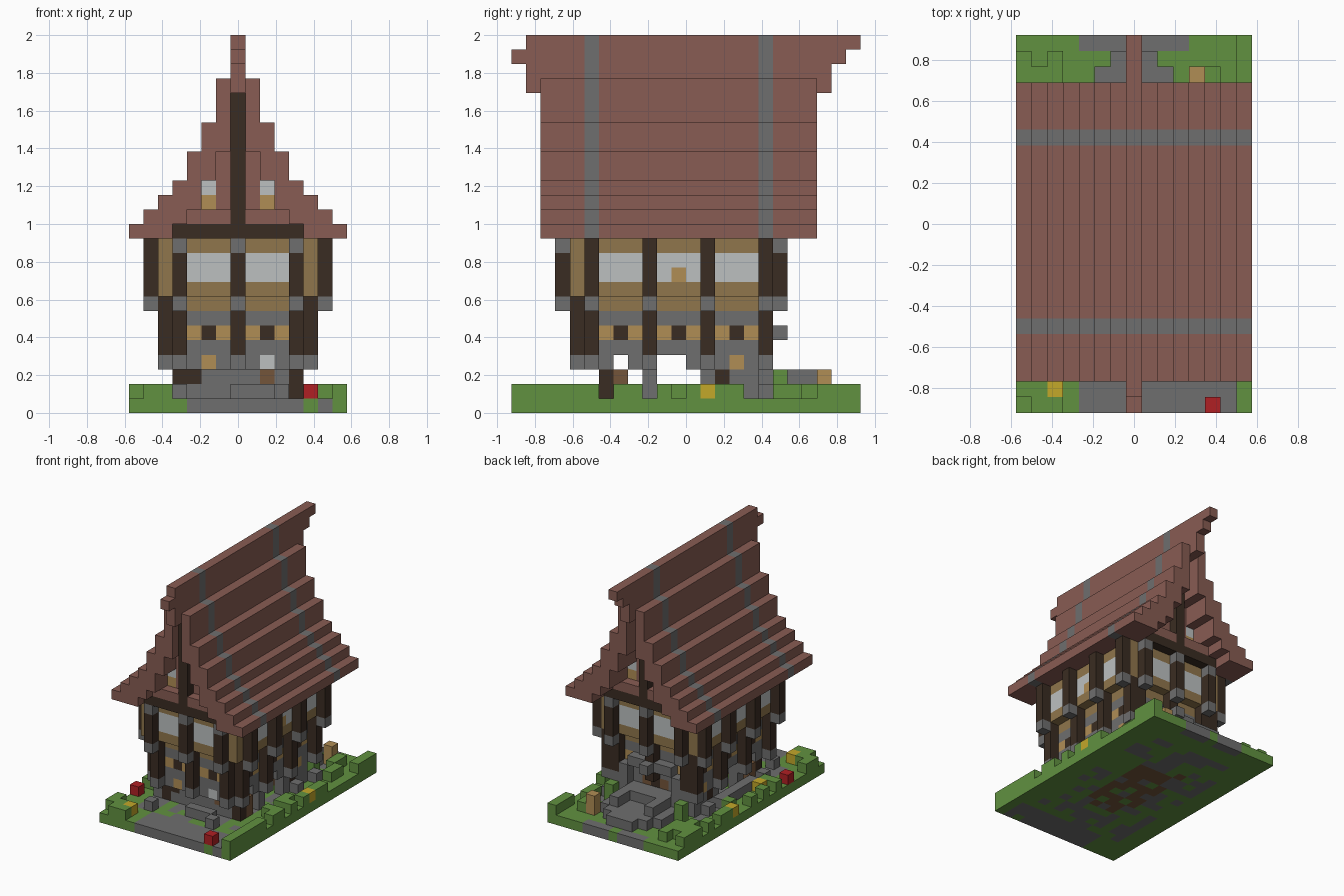
import bpy, bmesh, random
from mathutils import Vector

cube = bpy.data.objects.get("Cube")
if cube:
    bpy.data.objects.remove(cube, do_unlink=True)

random.seed(4)
V = 1 / 13  # size of one block
COLOURS = {"brick": "885C53", "stone": "6E6E6E", "dark_wood": "3A2C22", "plaster": "90764C",
           "light_wood": "B08D55", "glass": "BCC0C0", "grass": "619140", "yellow": "C4A82A",
           "red": "B02024", "brown": "74553A"}


def linear(code):
    vals = [int(code[i:i + 2], 16) / 255 for i in (0, 2, 4)]
    return [((v + .055) / 1.055) ** 2.4 for v in vals] + [1]


mats = {}
for name, code in COLOURS.items():
    m = bpy.data.materials.new(name)
    m.use_nodes = True
    m.diffuse_color = linear(code)
    m.node_tree.nodes["Principled BSDF"].inputs["Base Color"].default_value = linear(code)
    mats[name] = m

blocks = {}  # cell -> (part, colour)


def cells(v):
    return range(v, v + 1) if isinstance(v, int) else range(v[0], v[1] + 1)


def fill(part, colour, xs, ys, zs, chance=1):
    """Fill inclusive ranges of cells, optionally at random."""
    for x in cells(xs):
        for y in cells(ys):
            for z in cells(zs):
                if chance == 1 or random.random() < chance:
                    blocks[x, y, z] = (part, colour)


def both(part, colour, x, ys, zs, chance=1):
    """Fill a column of cells on the left and the right."""
    for s in (-1, 1):
        fill(part, colour, s * x, ys, zs, chance)


# Ground slab with dirt, stones and paths
fill("ground", "grass", (-7, 7), (-12, 11), 0)
fill("ground", "stone", (-5, 5), (-9, 8), 0, .45)
fill("ground", "brown", (-2, 2), (-5, 4), 0, .55)
fill("ground", "stone", (-3, 6), (-12, -10), 0)
fill("ground", "grass", 5, -12, 0)
for s in (-1, 1):
    fill("ground", "stone", sorted((s, s * 3)), 11, 0)

# Raised turf along the edges
both("turf", "grass", 7, (-11, 11), 1, .6)
both("turf", "grass", 6, (-9, 10), 1, .35)
both("turf", "grass", 5, (8, 10), 1, .7)
fill("turf", "grass", (-7, -5), (-12, -10), 1, .45)
fill("turf", "grass", 7, (-12, -10), 1)
both("turf", "grass", 4, 6, (1, 2))
both("rubble", "stone", 5, (-8, 5), 1, .4)
fill("rubble", "stone", (-4, 4), (-9, -8), 1, .2)

# Flowers and a small stump
fill("flower", "red", 5, -12, 1)
fill("flower", "red", -7, -7, 1)
for x, y in ((-5, -11), (7, 1), (-6, -4), (-7, 2)):
    fill("flower", "yellow", x, y, 1)
fill("stump", "light_wood", 4, 9, (1, 2))

# Foundation with gaps between the piers
POST_Y = (-7, -3, 1, 5)
fill("foundation", "stone", (-4, 4), -6, (1, 2))
fill("foundation", "stone", (-4, 4), -7, 3)
fill("foundation", "stone", (-4, 4), 4, (1, 3))
for y in POST_Y[1:3]:
    both("foundation", "stone", 4, y, (1, 3))
for y in (-6, -4, 0, 2):
    both("foundation", "stone", 4, y, 3)
both("foundation", "light_wood", 4, 3, 3)
both("foundation", "dark_wood", 4, 2, 2)
both("foundation", "stone", 4, 3, (1, 2))
both("foundation", "dark_wood", 4, -6, (1, 2))
both("foundation", "brown", 4, -5, (1, 2))
fill("foundation", "dark_wood", -3, -6, 2)
fill("foundation", "brown", 2, -6, 2)
fill("foundation", "light_wood", -2, -7, 3)
fill("foundation", "glass", 2, -7, 3)


def ring(part, colour, x, y0, y1, zs):
    """Four walls, one block thick."""
    both(part, colour, x, (y0, y1), zs)
    for y in (y0, y1):
        fill(part, colour, (-x, x), y, zs)


# Lower storey: stone courses with a timber band
fill("lower_floor", "stone", (-4, 4), (-7, 4), 4)
ring("lower_wall", "stone", 4, -7, 4, (4, 6))
ring("lower_wall", "plaster", 4, -7, 4, 7)
ring("lower_wall", "light_wood", 4, -7, 4, 5)

# Upper storey: plaster overhanging by one block
fill("upper_floor", "dark_wood", (-4, 4), (-7, 4), 8)
ring("upper_wall", "plaster", 5, -8, 5, (8, 11))

# Windows and band studs in each bay
for y in (-5, -1, 3):
    both("lower_wall", "dark_wood", 4, y, 5)
    both("window", "glass", 5, (y - 1, y + 1), (9, 10))
for x in (-2, 2):
    for lower, upper in ((-7, -8), (4, 5)):
        fill("lower_wall", "dark_wood", x, lower, 5)
        fill("window", "glass", (x - 1, x + 1), upper, (9, 10))
fill("window", "light_wood", 5, -1, 9)


# Posts: stone foot, lower timber, stone bracket, upper timber
def post(x, y, dx, dy, cap):
    fill("lower_post", "stone", x, y, 3)
    fill("lower_post", "dark_wood", x, y, (4, 7))
    x, y = x + dx, y + dy
    fill("upper_post", "stone", x, y, 7)
    fill("upper_post", "dark_wood", x, y, (8, 11))
    if cap:
        fill("upper_post", "stone", x, y, 11)


for y in POST_Y:
    for s in (-1, 1):
        post(5 * s, y, s, 0, False)
for x in (-4, 0, 4):
    post(x, -8, 0, -1, True)
    post(x, 5, 0, 1, True)

# Back door, surround and steps
fill("door", "brown", (-1, 1), 4, (2, 3))
fill("door", "dark_wood", 0, 4, (2, 3))
blocks.pop((0, 5, 3), None)
both("door_surround", "stone", 3, 5, (1, 4))
fill("door_surround", "stone", (-2, 2), 5, 5)
fill("door_surround", "stone", 0, 6, 5)
fill("steps", "stone", (-3, 3), (5, 8), 1)
fill("steps", "stone", (-2, 2), (5, 6), 2)
both("steps", "stone", 2, (7, 8), 2)
fill("steps", "stone", (-2, 2), 9, 1)
fill("steps", "stone", (-1, 1), 10, 1)

# Stepped roof shell: for each column, its bottom and top
ROOF = {1: (18, 22), 2: (16, 19), 3: (14, 17), 4: (13, 15), 5: (12, 14), 6: (12, 13), 7: (12, 12)}
for x, zs in ROOF.items():
    both("roof", "brick", x, (-10, 8), zs)

# Ridge with stepped tips
fill("ridge", "brick", 0, (-11, 9), (22, 23))
fill("ridge", "brick", 0, (-12, 10), 24)
fill("ridge", "brick", 0, (-11, 11), 25)

# Gables with a beam, king post and small windows
for wall, front in ((-8, -9), (5, 6)):
    for x, (bottom, top) in ROOF.items():
        if x < 4:
            both("gable", "brick", x, wall, (13, bottom - 1))
    fill("gable", "brick", (-3, 3), front, 13)
    both("gable_window", "light_wood", 2, wall, 14)
    both("gable_window", "glass", 2, wall, 15)
    fill("gable_beam", "dark_wood", (-4, 4), sorted((wall, front)), 12)
    fill("gable_post", "dark_wood", 0, sorted((wall, front)), (13, 21))

# Two stone bands over the roof
for (x, y, z), (part, colour) in blocks.items():
    if part in ("roof", "ridge") and y in (-7, 5):
        blocks[x, y, z] = (part, "stone")


def build(part):
    """Mesh the exposed faces of every block in a part."""
    own = {c: v[1] for c, v in blocks.items() if v[0] == part}
    used = sorted(set(own.values()))
    bm = bmesh.new()
    for cell, colour in own.items():
        centre = Vector(cell) + Vector((0, .5, .5))
        for axis in range(3):
            for s in (-1, 1):
                near = list(cell)
                near[axis] += s
                if tuple(near) in blocks:
                    continue
                n, u, v = (Vector([float(i == (axis + k) % 3) for i in range(3)]) for k in range(3))
                corners = ((-1, -1), (1, -1), (1, 1), (-1, 1))
                quad = [bm.verts.new((centre + (n * s + u * a + v * b) / 2) * V)
                        for a, b in corners[::s]]
                bm.faces.new(quad).material_index = used.index(colour)
    bmesh.ops.remove_doubles(bm, verts=bm.verts, dist=V / 50)
    mesh = bpy.data.meshes.new(part)
    bm.to_mesh(mesh)
    bm.free()
    for colour in used:
        mesh.materials.append(mats[colour])
    bpy.context.collection.objects.link(bpy.data.objects.new(part, mesh))


for part in sorted({v[0] for v in blocks.values()}):
    build(part)
